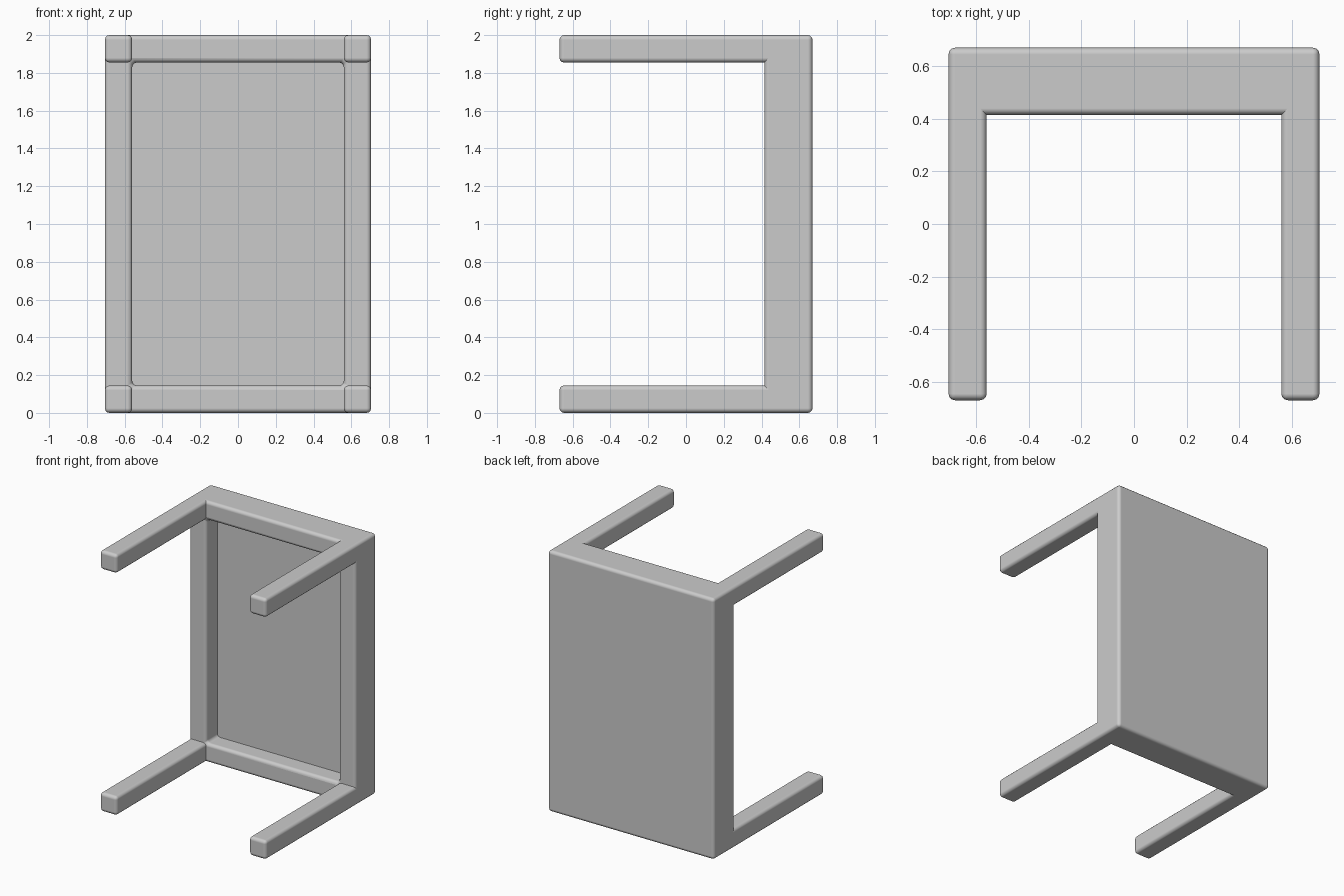
import bpy, bmesh
from mathutils import Vector

if "Cube" in bpy.data.objects:
    bpy.data.objects.remove(bpy.data.objects["Cube"])

W, D, H, T = 0.705, 0.67, 2.0, 0.145   # half width, half depth, height, leg thickness
PANEL_Y, RAIL_Y = 0.55, 0.415          # front of the panel, front of the rails

grey = bpy.data.materials.new("light_grey")
grey.diffuse_color = (0.6, 0.6, 0.6, 1)
grey.use_nodes = True
grey.node_tree.nodes["Principled BSDF"].inputs["Base Color"].default_value = grey.diffuse_color

bm = bmesh.new()

# Table top panel, standing on its edge
bmesh.ops.create_cube(bm, size=1)
for v in bm.verts:
    v.co = Vector((v.co.x * 2 * W,
                   (PANEL_Y + D) / 2 + v.co.y * (D - PANEL_Y),
                   (v.co.z + 0.5) * H))

# Cut lines marking the rails and legs
for axis, positions in ((0, (-W + T, W - T)), (2, (T, H - T))):
    for p in positions:
        co, no = Vector(), Vector()
        co[axis], no[axis] = p, 1
        bmesh.ops.bisect_plane(bm, geom=bm.verts[:] + bm.edges[:] + bm.faces[:],
                               plane_co=co, plane_no=no)


def in_side(c):
    return abs(c.x) > W - T


def in_end(c):
    return c.z < T or c.z > H - T


def pull_forward(y_from, y_to, rule):
    """Extrude the front faces at y_from that satisfy the rule."""
    bm.normal_update()
    faces = [f for f in bm.faces if f.normal.y < -0.9
             and abs(f.calc_center_median().y - y_from) < 1e-4
             and rule(f.calc_center_median())]
    out = bmesh.ops.extrude_face_region(bm, geom=faces)["geom"]
    for v in out:
        if isinstance(v, bmesh.types.BMVert):
            v.co.y = y_to


# Rails around the panel, then the four corner legs
pull_forward(PANEL_Y, RAIL_Y, lambda c: in_side(c) or in_end(c))
pull_forward(RAIL_Y, -D, lambda c: in_side(c) and in_end(c))
bmesh.ops.recalc_face_normals(bm, faces=bm.faces[:])

mesh = bpy.data.meshes.new("table")
bm.to_mesh(mesh)
bm.free()
mesh.materials.append(grey)
table = bpy.data.objects.new("table", mesh)
bpy.context.collection.objects.link(table)

# Softly rounded edges
bevel = table.modifiers.new("rounded_edges", 'BEVEL')
bevel.width = 0.025
bevel.segments = 3
bevel.limit_method = 'ANGLE'
bevel.harden_normals = True

bpy.context.view_layer.objects.active = table
table.select_set(True)
bpy.ops.object.shade_smooth_by_angle()
